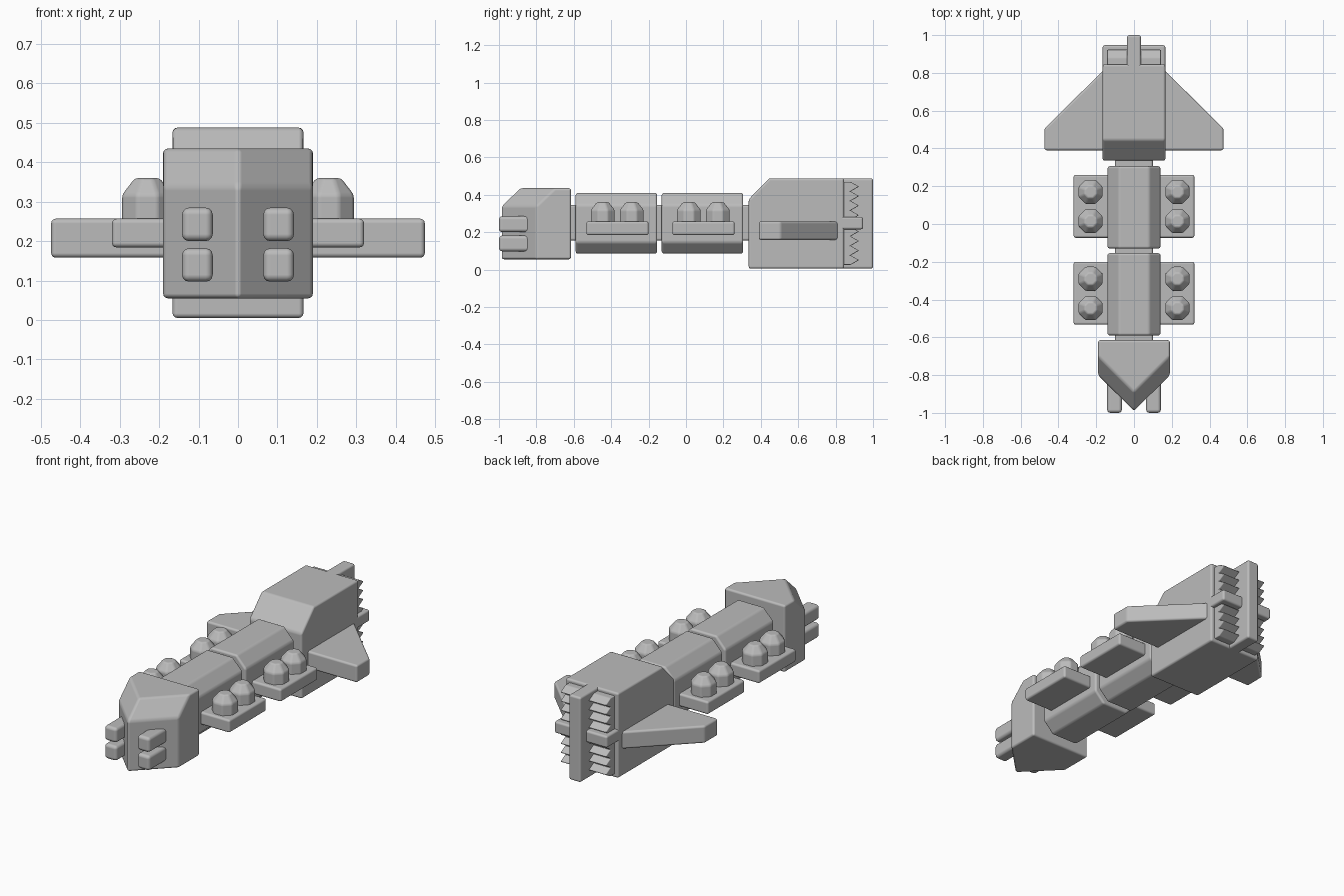
import bpy, bmesh, math
from mathutils import Vector

cube = bpy.data.objects.get("Cube")
if cube:
    bpy.data.objects.remove(cube, do_unlink=True)

hull_grey = bpy.data.materials.new("hull_grey")
hull_grey.use_nodes = True
GREY = (0.5, 0.5, 0.5, 1)
hull_grey.diffuse_color = GREY
hull_grey.node_tree.nodes["Principled BSDF"].inputs["Base Color"].default_value = GREY


def finish(name, bm, bevel):
    """Turn a bmesh into a softly bevelled object."""
    bmesh.ops.recalc_face_normals(bm, faces=bm.faces)
    mesh = bpy.data.meshes.new(name)
    bm.to_mesh(mesh)
    bm.free()
    mesh.materials.append(hull_grey)
    obj = bpy.data.objects.new(name, mesh)
    bpy.context.collection.objects.link(obj)
    if bevel:
        mod = obj.modifiers.new("soft_edges", "BEVEL")
        mod.width = bevel
        mod.segments = 3
        mod.limit_method = "ANGLE"
        mod.angle_limit = math.radians(25)
        mod.harden_normals = True
    bpy.ops.object.select_all(action="DESELECT")
    obj.select_set(True)
    bpy.context.view_layer.objects.active = obj
    bpy.ops.object.shade_smooth_by_angle(angle=math.radians(32))
    return obj


def prism(name, points, axis, lo, hi, bevel=0.012):
    """Extrude a 2D profile along an axis; the profile uses the other two axes in order."""
    bm = bmesh.new()

    def place(p, t):
        co = list(p)
        co.insert("xyz".index(axis), t)
        return bm.verts.new(co)

    face = bm.faces.new([place(p, lo) for p in points])
    ext = bmesh.ops.extrude_face_region(bm, geom=[face])
    shift = Vector([hi - lo if a == axis else 0 for a in "xyz"])
    verts = [v for v in ext["geom"] if isinstance(v, bmesh.types.BMVert)]
    bmesh.ops.translate(bm, verts=verts, vec=shift)
    return finish(name, bm, bevel)


def box(name, x, y, z, bevel=0.012):
    corners = [(x[0], y[0]), (x[1], y[0]), (x[1], y[1]), (x[0], y[1])]
    return prism(name, corners, "z", z[0], z[1], bevel)


def mirrored(name, side, a, b):
    """Range in x on the chosen side."""
    return (name + ("_left" if side > 0 else "_right"), tuple(sorted((side * a, side * b))))


# Wedge nose with sloped upper front faces
bm = bmesh.new()
layers = [(0.435, -0.7, -0.89), (0.34, -0.8, -0.99), (0.055, -0.8, -0.99)]
for z, shoulder, tip in layers:
    for p in [(-0.19, -0.615), (0.19, -0.615), (0.19, shoulder), (0, tip), (-0.19, shoulder)]:
        bm.verts.new((*p, z))
bmesh.ops.convex_hull(bm, input=bm.verts)
bmesh.ops.dissolve_limit(bm, angle_limit=0.02, verts=bm.verts, edges=bm.edges)
finish("nose", bm, 0.012)

# Four stubby guns
for side in (-1, 1):
    for level, z in (("lower", 0.097), ("upper", 0.2)):
        name, x = mirrored("gun_" + level, side, 0.064, 0.142)
        box(name, x, (-1, -0.78), (z, z + 0.085), 0.018)

# Joints between the hull sections
for i, (a, b) in enumerate([(-0.64, -0.57), (-0.18, -0.11), (0.28, 0.36)]):
    box(f"joint_{i + 1}", (-0.1, 0.1), (a, b), (0.155, 0.345))

# Octagonal middle sections with side platforms and domes
octagon = [(-0.14, 0.145), (-0.08, 0.085), (0.08, 0.085), (0.14, 0.145),
           (0.14, 0.345), (0.08, 0.41), (-0.08, 0.41), (-0.14, 0.345)]
for i, y in enumerate((-0.59, -0.13)):
    prism(f"body_section_{i + 1}", octagon, "y", y, y + 0.436)
    for side in (-1, 1):
        name, x = mirrored(f"platform_{i + 1}", side, 0.1, 0.32)
        box(name, x, (y + 0.057, y + 0.39), (0.184, 0.257))
        for j in range(2):
            bm = bmesh.new()
            rings = []
            for r, z in ((0.069, 0.24), (0.069, 0.318), (0.034, 0.36)):
                rings.append([bm.verts.new((side * 0.23 + r * math.cos(t),
                                            y + 0.145 + j * 0.155 + r * math.sin(t), z))
                              for t in [(k + 0.5) * math.tau / 8 for k in range(8)]])
            bm.faces.new(rings[0])
            bm.faces.new(rings[-1])
            for low, high in zip(rings, rings[1:]):
                for k in range(8):
                    n = (k + 1) % 8
                    bm.faces.new((low[k], low[n], high[n], high[k]))
            label = "left" if side > 0 else "right"
            finish(f"dome_{i + 1}_{j + 1}_{label}", bm, 0.008)

# Rear block with a sloped front top edge
prism("rear_block", [(0.335, 0.005), (0.845, 0.005), (0.845, 0.488), (0.445, 0.488), (0.335, 0.375)],
      "x", -0.166, 0.166)

# Swept wings
for side in (-1, 1):
    plan = [(0.12, 0.39), (0.474, 0.39), (0.474, 0.505), (0.12, 0.855)]
    prism(mirrored("wing", side, 0, 1)[0], [(side * x, y) for x, y in plan], "z", 0.158, 0.257)

# Cross-shaped tail frame
box("tail_fin", (-0.037, 0.037), (0.8, 1), (0.005, 0.488))
box("tail_bar", (-0.166, 0.166), (0.8, 0.947), (0.215, 0.282))

# Zigzag vents in the four quarters of the tail
for side in (-1, 1):
    for level, base in (("lower", 0.025), ("upper", 0.265)):
        teeth, pitch = 4, 0.051
        profile = [(0.82, base)]
        for k in range(teeth):
            z = base + k * pitch
            profile += [(0.88, z), (0.925, z + pitch / 2)]
        profile += [(0.88, base + teeth * pitch), (0.82, base + teeth * pitch)]
        name, x = mirrored("vent_" + level, side, 0.02, 0.143)
        prism(name, profile, "x", *x, 0.005)
